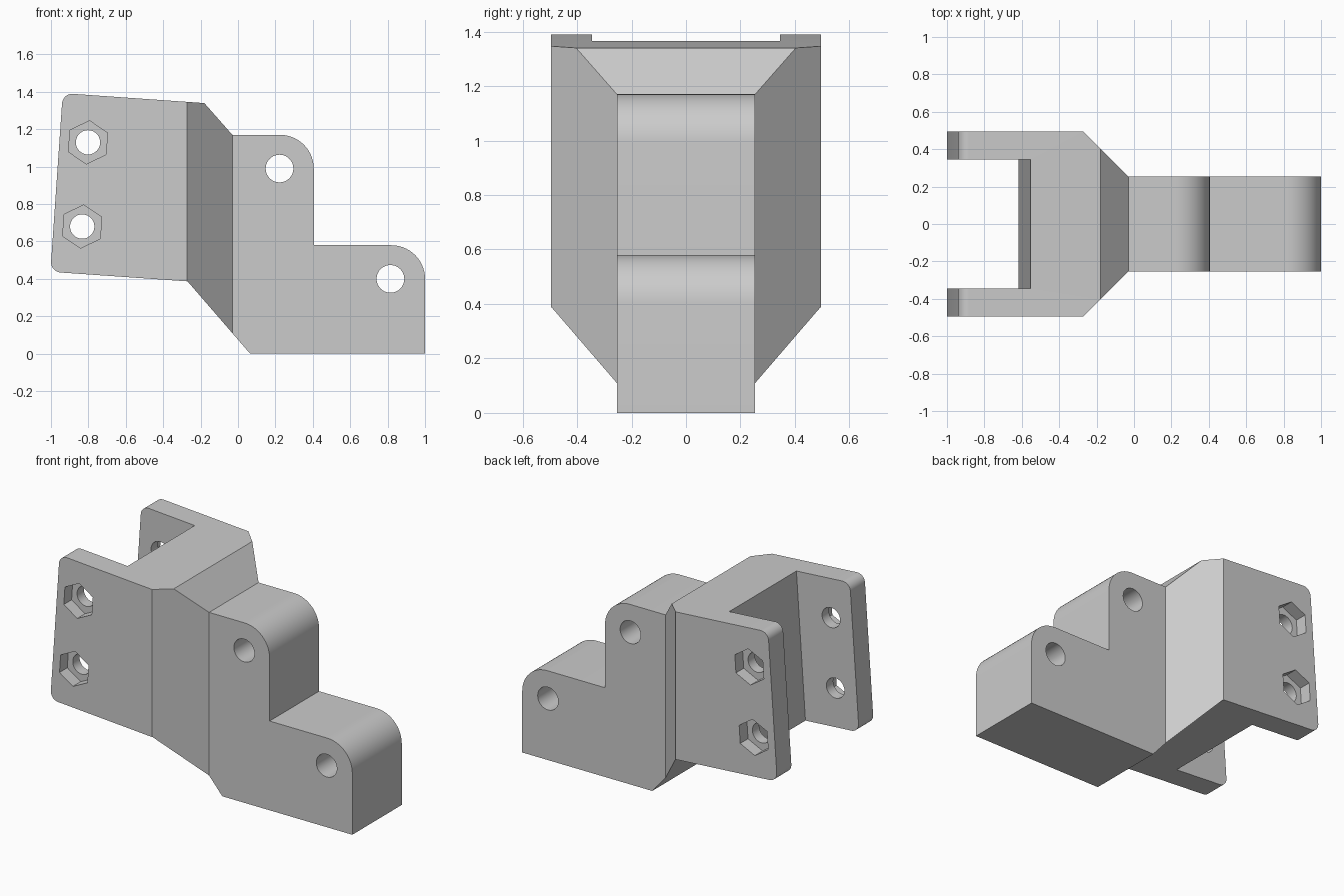
import bpy, bmesh, math
from mathutils import Vector

cube = bpy.data.objects.get("Cube")
if cube:
    bpy.data.objects.remove(cube, do_unlink=True)

grey = bpy.data.materials.new("plain grey")
grey.use_nodes = True
grey.diffuse_color = (0.6, 0.6, 0.6, 1)
grey.node_tree.nodes["Principled BSDF"].inputs["Base Color"].default_value = (0.6, 0.6, 0.6, 1)


def rounded(corners, steps=14):
    """Outline from (u, v, radius) corners; radius 0 stays sharp."""
    out = []
    for i, (u, v, r) in enumerate(corners):
        p = Vector((u, v))
        if not r:
            out.append(p)
            continue
        a = (Vector(corners[i - 1][:2]) - p).normalized()
        b = (Vector(corners[(i + 1) % len(corners)][:2]) - p).normalized()
        half = a.angle(b) / 2
        centre = p + (a + b).normalized() * r / math.sin(half)
        start = p + a * r / math.tan(half) - centre
        end = p + b * r / math.tan(half) - centre
        sweep = math.atan2(start.x * end.y - start.y * end.x, start.dot(end))
        for k in range(steps + 1):
            t = sweep * k / steps
            c, s = math.cos(t), math.sin(t)
            out.append(centre + Vector((start.x * c - start.y * s, start.x * s + start.y * c)))
    return out


def ngon(u, v, r, sides, turn=0.0):
    return [Vector((u + r * math.sin(turn + math.tau * k / sides),
                    v + r * math.cos(turn + math.tau * k / sides))) for k in range(sides)]


def prism(name, outline, axis, lo, hi):
    """Extrude an outline along y (outline in x, z) or z (outline in x, y)."""
    place = (lambda p, d: (p.x, d, p.y)) if axis == "y" else (lambda p, d: (p.x, p.y, d))
    bm = bmesh.new()
    face = bm.faces.new([bm.verts.new(place(p, lo)) for p in outline])
    ext = bmesh.ops.extrude_face_region(bm, geom=[face])
    moved = [g for g in ext["geom"] if isinstance(g, bmesh.types.BMVert)]
    bmesh.ops.translate(bm, verts=moved, vec=Vector(place(Vector((0, 0)), hi - lo)))
    bmesh.ops.recalc_face_normals(bm, faces=bm.faces)
    mesh = bpy.data.meshes.new(name)
    bm.to_mesh(mesh)
    bm.free()
    mesh.materials.append(grey)
    obj = bpy.data.objects.new(name, mesh)
    bpy.context.collection.objects.link(obj)
    return obj


def combine(target, tool, operation):
    tool.hide_render = True
    mod = target.modifiers.new("cut", "BOOLEAN")
    mod.operation, mod.solver, mod.object = operation, "EXACT", tool
    bpy.context.view_layer.objects.active = target
    bpy.ops.object.modifier_apply(modifier=mod.name)
    bpy.data.objects.remove(tool, do_unlink=True)


# Stepped side profile
side = [(0.065, 0, 0), (1, 0, 0), (1, 0.58, 0.18), (0.405, 0.58, 0),
        (0.405, 1.17, 0.18), (-0.03, 1.17, 0), (-0.18, 1.34, 0),
        (-0.937, 1.393, 0.055), (-1.003, 0.438, 0.055), (-0.27, 0.387, 0)]
bracket = prism("bracket_body", rounded(side), "y", -0.8, 0.8)

# Plan outline: wide clevis end tapering to a narrow block
half_plan = [(-1.3, 0.495), (-0.272, 0.495), (-0.03, 0.254), (1.3, 0.254)]
plan = half_plan + [(x, -y) for x, y in reversed(half_plan)]
combine(bracket, prism("plan_shape", [Vector(p) for p in plan], "z", -0.3, 1.8), "INTERSECT")

# Tilted slot between the two arms
lean = 0.069
slot = [Vector(p) for p in [(-1.4, 0.1), (-0.618 - 0.3 * lean, 0.1),
                            (-0.552 + 0.3 * lean, 1.68), (-1.4, 1.68)]]
combine(bracket, prism("slot_cutter", slot, "y", -0.345, 0.345), "DIFFERENCE")

# Plain pin holes through the stepped block
for x, z in [(0.222, 0.99), (0.815, 0.4)]:
    combine(bracket, prism("pin_hole", ngon(x, z, 0.074, 40), "y", -0.7, 0.7), "DIFFERENCE")

# Bolt holes with hexagonal nut pockets on the outside of each arm
for x, z in [(-0.802, 1.13), (-0.833, 0.68)]:
    combine(bracket, prism("bolt_hole", ngon(x, z, 0.065, 40), "y", -0.7, 0.7), "DIFFERENCE")
    for lo, hi in [(-0.7, -0.415), (0.415, 0.7)]:
        combine(bracket, prism("nut_pocket", ngon(x, z, 0.116, 6, lean), "y", lo, hi), "DIFFERENCE")

# Smooth rounded faces, crisp edges
bpy.ops.object.select_all(action="DESELECT")
bracket.select_set(True)
bpy.context.view_layer.objects.active = bracket
bpy.ops.object.shade_smooth_by_angle(angle=math.radians(25))
